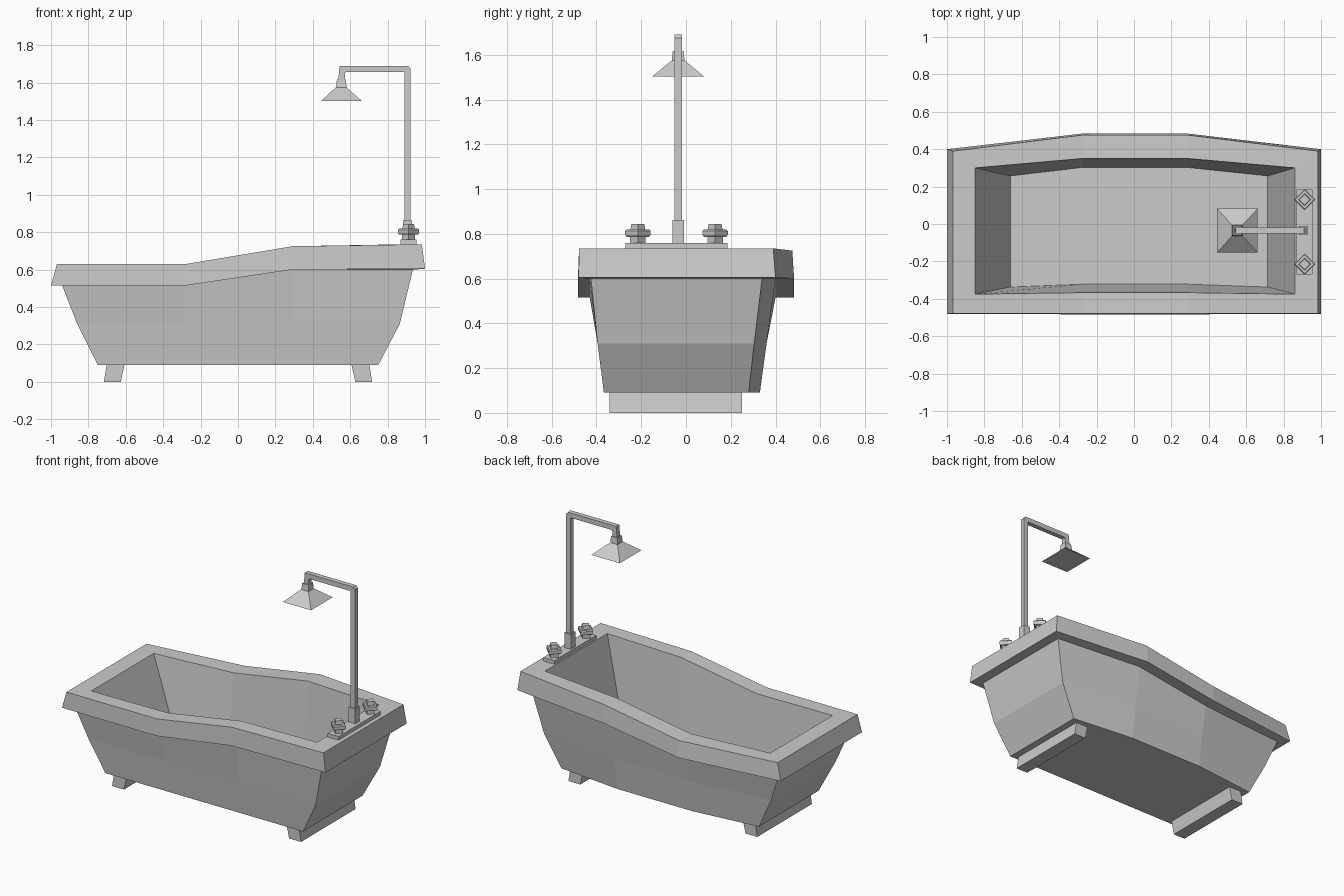
import bpy, bmesh

if "Cube" in bpy.data.objects:
    bpy.data.objects.remove(bpy.data.objects["Cube"])


def finish(name, bm):
    bmesh.ops.recalc_face_normals(bm, faces=bm.faces)
    me = bpy.data.meshes.new(name)
    bm.to_mesh(me)
    bm.free()
    ob = bpy.data.objects.new(name, me)
    bpy.context.collection.objects.link(ob)
    return ob


def loft(name, rings):
    """Skin a stack of equal-length rings and cap both ends."""
    bm = bmesh.new()
    vs = [[bm.verts.new(p) for p in r] for r in rings]
    n = len(vs[0])
    for a, b in zip(vs, vs[1:]):
        for i in range(n):
            j = (i + 1) % n
            bm.faces.new((a[i], a[j], b[j], b[i]))
    bm.faces.new(vs[0])
    bm.faces.new(vs[-1])
    return finish(name, bm)


def rect(cx, cy, z, hx, hy):
    return [(cx - hx, cy - hy, z), (cx + hx, cy - hy, z),
            (cx + hx, cy + hy, z), (cx - hx, cy + hy, z)]


def diamond(cx, cy, z, r):
    return [(cx - r, cy, z), (cx, cy - r, z), (cx + r, cy, z), (cx, cy + r, z)]


def tub_ring(xl, xr, front_end, front_mid, back_end, back_mid, zs):
    """Straight front, bowed back, four stations along x."""
    xs = (xl, -0.28, 0.29, xr)
    fy = (front_end, front_mid, front_mid, front_end)
    by = (back_end, back_mid, back_mid, back_end)
    return list(zip(xs, fy, zs)) + list(zip(xs, by, zs))[::-1]


# Tub: outer shell, rolled rim, inner basin in one skin
loft("tub", [
    tub_ring(-0.75, 0.75, -0.367, -0.367, 0.28, 0.33, (0.09,) * 4),
    tub_ring(-0.86, 0.865, -0.395, -0.395, 0.305, 0.36, (0.31,) * 4),
    tub_ring(-0.94, 0.935, -0.425, -0.43, 0.34, 0.40, (0.515, 0.515, 0.60, 0.60)),
    tub_ring(-1.0, 1.0, -0.48, -0.483, 0.40, 0.483, (0.515, 0.515, 0.60, 0.605)),
    tub_ring(-0.968, 0.983, -0.478, -0.478, 0.39, 0.475, (0.63, 0.63, 0.725, 0.735)),
    tub_ring(-0.85, 0.86, -0.375, -0.367, 0.30, 0.35, (0.63, 0.63, 0.725, 0.735)),
    tub_ring(-0.66, 0.715, -0.337, -0.322, 0.257, 0.302, (0.15,) * 4),
])

# Feet: tapered cross bars
for side, s in (("left", -1), ("right", 1)):
    loft(side + "_foot", [rect(s * 0.672, -0.045, 0, 0.045, 0.296),
                          rect(s * 0.654, -0.045, 0.095, 0.048, 0.296)])

# Tap plate
loft("tap_plate", [rect(0.912, -0.043, 0.73, 0.042, 0.228),
                   rect(0.912, -0.043, 0.76, 0.042, 0.228)])

# Tap handles: stepped square stem and turned knob
for side, y in (("front", -0.215), ("back", 0.13)):
    loft(side + "_tap_handle", [
        diamond(0.912, y, 0.755, 0.035), diamond(0.912, y, 0.787, 0.035),
        diamond(0.912, y, 0.787, 0.050), diamond(0.912, y, 0.795, 0.057),
        diamond(0.912, y, 0.813, 0.057), diamond(0.912, y, 0.82, 0.050),
        diamond(0.912, y, 0.82, 0.033), diamond(0.912, y, 0.845, 0.029)])

# Shower pipe: square section swept up, across and down
PY, W = -0.035, 0.0165
loft("pipe_collar", [rect(0.906, PY, 0.755, 0.025, 0.025),
                     rect(0.906, PY, 0.862, 0.025, 0.025)])


def section(a, b):
    """Square section across the pipe, from inner edge a to outer edge b."""
    return [(a[0], PY - W, a[1]), (b[0], PY - W, b[1]),
            (b[0], PY + W, b[1]), (a[0], PY + W, a[1])]


loft("shower_pipe", [
    section((0.89, 0.76), (0.923, 0.76)),
    section((0.89, 1.657), (0.923, 1.675)),
    section((0.89, 1.657), (0.91, 1.69)),
    section((0.574, 1.657), (0.543, 1.69)),
    section((0.570, 1.615), (0.536, 1.615)),
])

# Shower head: neck joint and flared square rose
loft("shower_neck", [rect(0.552, PY, 1.57, 0.028, 0.029),
                     rect(0.553, PY, 1.617, 0.024, 0.024)])
loft("shower_head", [rect(0.552, PY, 1.575, 0.028, 0.029),
                     rect(0.553, PY, 1.502, 0.108, 0.117)])
